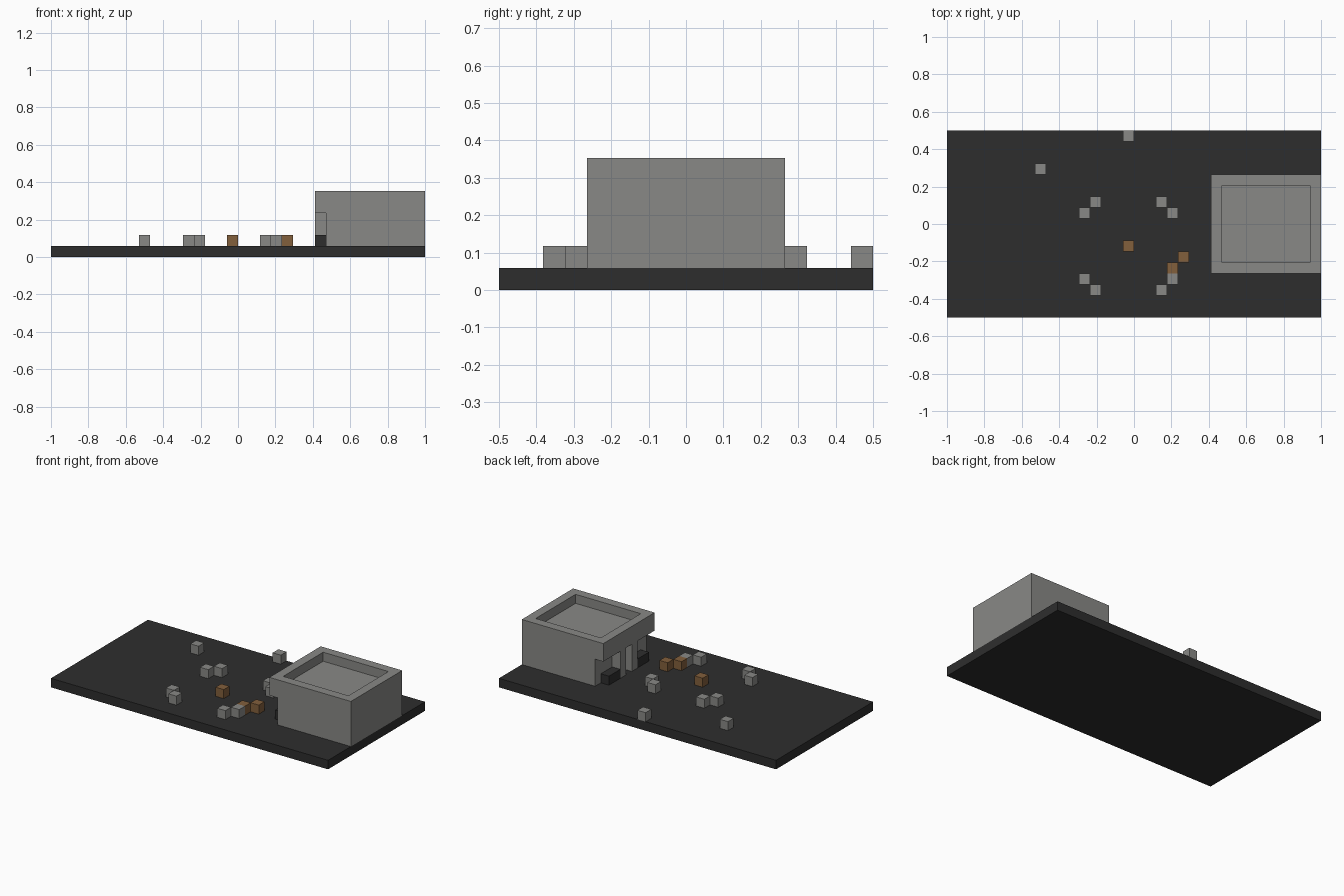
import bpy

# Remove the default cube
if "Cube" in bpy.data.objects:
    bpy.data.objects.remove(bpy.data.objects["Cube"])

NX, NY = 34, 17          # ground size in blocks
U = 2 / NX               # size of one block


def material(name, rgb):
    m = bpy.data.materials.new(name)
    m.use_nodes = True
    m.diffuse_color = (*rgb, 1)
    m.node_tree.nodes["Principled BSDF"].inputs["Base Color"].default_value = (*rgb, 1)
    m.roughness = 0.9
    return m


STONE = material("stone_gray", (0.25, 0.25, 0.24))
DARK = material("dark_ground", (0.027, 0.027, 0.027))
BROWN = material("wood_brown", (0.225, 0.115, 0.045))


def box(name, lo, hi, mat):
    """Box between two corners given in block units."""
    size = [(b - a) * U for a, b in zip(lo, hi)]
    mid = [(a + b) / 2 * U for a, b in zip(lo, hi)]
    bpy.ops.mesh.primitive_cube_add(size=1, location=(mid[0] - 1, mid[1] - NY * U / 2, mid[2]))
    ob = bpy.context.object
    ob.name = name
    ob.scale = size
    bpy.ops.object.transform_apply(location=False, rotation=False, scale=True)
    ob.data.materials.append(mat)
    return ob


def cut(target, lo, hi):
    """Subtract a box from the target."""
    cutter = box("cutter", lo, hi, STONE)
    cutter.hide_render = True
    mod = target.modifiers.new("cut", "BOOLEAN")
    mod.operation, mod.solver, mod.object = "DIFFERENCE", "EXACT", cutter
    bpy.context.view_layer.objects.active = target
    bpy.ops.object.modifier_apply(modifier=mod.name)
    bpy.data.objects.remove(cutter)


# Ground slab
box("ground", (0, 0, 0), (NX, NY, 1), DARK)

# Building: sunken roof, porch under an overhang, room and doorway
building = box("building", (24, 4, 1), (34, 13, 6), STONE)
cut(building, (25, 5, 5), (33, 12, 7))
cut(building, (23, 3, 0), (25, 14, 4))
cut(building, (26, 5, 0), (33, 12, 4))
cut(building, (24.5, 8, 0), (26.5, 9, 4))

# Porch pillars and low dark planters, either side of the door
for side, pillar_y, planter_y in (("right", 7, 5), ("left", 9, 10)):
    box(f"{side}_pillar", (24, pillar_y, 1), (25, pillar_y + 1, 4), STONE)
    box(f"{side}_planter", (24, planter_y, 1), (25, planter_y + 2, 2), DARK)

# Loose blocks: corner pairs of a square ring, plus strays
stones = [(16, 16), (8, 13)]
for y_in, y_out in ((9, 10), (3, 2)):
    stones += [(12, y_in), (13, y_out), (20, y_in), (19, y_out)]
for x, y in stones:
    box("stone_block", (x, y, 1), (x + 1, y + 1, 2), STONE)

for x, y in ((16, 6), (21, 5), (20, 4)):
    box("wood_block", (x, y, 1), (x + 1, y + 1, 2), BROWN)
